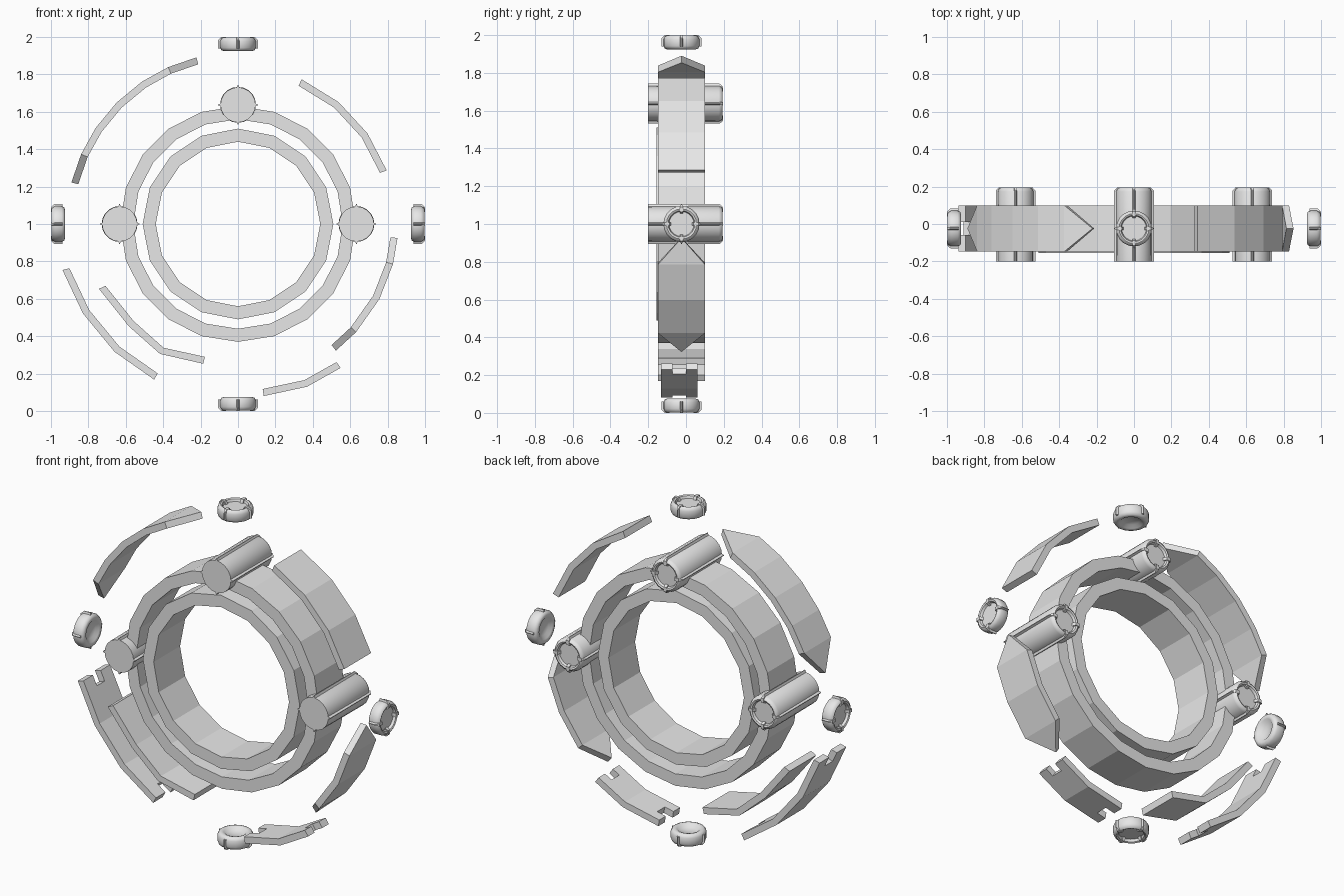
import bpy, bmesh, math
from mathutils import Matrix, Vector

cube = bpy.data.objects.get("Cube")
if cube:
    bpy.data.objects.remove(cube)

grey = bpy.data.materials.new("light_grey")
grey.use_nodes = True
grey.diffuse_color = (0.8, 0.8, 0.8, 1)
grey.node_tree.nodes["Principled BSDF"].inputs["Base Color"].default_value = (0.8, 0.8, 0.8, 1)

Y_MID, HALF = -0.024, 0.124
CENTRE = Matrix.Translation((0, 0, 1))


def finish(bm, name, matrix, smooth=False):
    bmesh.ops.recalc_face_normals(bm, faces=bm.faces)
    mesh = bpy.data.meshes.new(name)
    bm.to_mesh(mesh)
    bm.free()
    mesh.materials.append(grey)
    obj = bpy.data.objects.new(name, mesh)
    bpy.context.collection.objects.link(obj)
    obj.matrix_world = matrix
    if smooth:
        bpy.ops.object.select_all(action='DESELECT')
        obj.select_set(True)
        bpy.context.view_layer.objects.active = obj
        bpy.ops.object.shade_smooth_by_angle(angle=math.radians(40))
    return obj


def lathe(bm, profile, sides, closed=False):
    """Spin an (r, h) profile around local z."""
    pts = profile + profile[:1] if closed else profile
    verts = [bm.verts.new((r, 0, h)) for r, h in pts]
    edges = [bm.edges.new(pair) for pair in zip(verts, verts[1:])]
    bmesh.ops.spin(bm, geom=verts + edges, cent=(0, 0, 0), axis=(0, 0, 1),
                   angle=math.tau, steps=sides)
    bmesh.ops.remove_doubles(bm, verts=bm.verts, dist=0.0005)


def ring(name, inner, outer, y0, y1, sides):
    bm = bmesh.new()
    lathe(bm, [(inner, y0), (outer, y0), (outer, y1), (inner, y1)], sides, True)
    finish(bm, name, CENTRE @ Matrix.Rotation(-math.pi / 2, 4, 'X'))


def capped_part(name, matrix, height, dished):
    """Round body with a recessed, rimmed cap and four tapered ribs."""
    bm = bmesh.new()
    base = ([(0, 0.022), (0.045, 0.018), (0.062, 0.004), (0.075, 0), (0.088, 0.005), (0.096, 0.018)]
            if dished else [(0, 0), (0.094, 0)])
    top = [(0.096, height - 0.022), (0.09, height - 0.008), (0.08, height - 0.002),
           (0.071, height - 0.006), (0.066, height - 0.02), (0, height - 0.02)]
    lathe(bm, base + top, 20)
    low = 0.015 if dished else 0
    rib = [(0.055, height - 0.02), (0.064, height), (0.09, height), (0.106, height - 0.018),
           (0.106, low), (0.09, low), (0.09, height - 0.02)]
    for k in range(4):
        turn = Matrix.Rotation(k * math.pi / 2, 3, 'Z')
        sides = []
        for s in (-1, 1):
            sides.append([bm.verts.new(turn @ Vector((r, s * (0.002 if r > 0.1 else 0.009), h)))
                          for r, h in rib])
        bm.faces.new(sides[0])
        bm.faces.new(sides[1])
        for i in range(len(rib)):
            j = (i + 1) % len(rib)
            bm.faces.new((sides[0][i], sides[0][j], sides[1][j], sides[1][i]))
    finish(bm, name, matrix, True)


def plate(name, angles, radii, thick=0.038, ends="square", y_mid=Y_MID, half=HALF):
    """Curved plate; angles are degrees from straight up towards +x."""
    pts = [Vector((r * math.sin(math.radians(a)), 0, r * math.cos(math.radians(a))))
           for a, r in zip(angles, radii)]
    rows = [-half, half]
    if ends == "slotted":
        pts.insert(1, pts[0].lerp(pts[1], 0.25))
        pts.insert(-1, pts[-1].lerp(pts[-2], 0.25))
        rows = [-half, -0.036, 0.036, half]
    last = len(pts) - 1
    bm = bmesh.new()
    grid = []
    for i, p in enumerate(pts):
        width = 0 if ends == "pointed" and i in (0, last) else 1
        grid.append([bm.verts.new(p + Vector((0, y_mid + width * y, 0))) for y in rows])
    for i in range(last):
        for j in range(len(rows) - 1):
            if ends == "slotted" and j == 1 and i in (0, last - 1):
                continue
            bm.faces.new((grid[i][j], grid[i][j + 1], grid[i + 1][j + 1], grid[i + 1][j]))
    bmesh.ops.remove_doubles(bm, verts=bm.verts, dist=0.0005)
    # Thicken towards the centre
    res = bmesh.ops.extrude_face_region(bm, geom=bm.faces[:], use_keep_orig=True)
    for v in (g for g in res["geom"] if isinstance(g, bmesh.types.BMVert)):
        f = 1 - thick / math.hypot(v.co.x, v.co.z)
        v.co.x *= f
        v.co.z *= f
    finish(bm, name, CENTRE)


# Concentric rings
ring("inner_ring", 0.44, 0.51, -0.155, 0.09, 16)
ring("outer_ring", 0.56, 0.63, -0.148, 0.10, 20)

# Pins through the outer ring, capped at the back
for name, x, z in (("top_pin", 0, 1.637), ("left_pin", 0.633, 1), ("right_pin", -0.633, 1)):
    place = Matrix.Translation((x, -0.2, z)) @ Matrix.Rotation(-math.pi / 2, 4, 'X')
    capped_part(name, place, 0.396, False)

# Floating round caps facing outwards
for k, name in enumerate(("top_cap", "left_cap", "bottom_cap", "right_cap")):
    place = (Matrix.Translation((0, Y_MID, 1)) @ Matrix.Rotation(k * math.pi / 2, 4, 'Y')
             @ Matrix.Translation((0, 0, 0.924)))
    capped_part(name, place, 0.076, True)

# Floating curved plates
plate("upper_right_plate", (-14, -24, -34, -45, -56, -66, -76), [0.918] * 7, ends="pointed")
plate("upper_left_plate", (23.7, 39.5, 55, 70.2), [0.845] * 4)
plate("lower_left_plate", (95, 104.5, 118, 132.5, 142.3), [0.856] * 5, ends="pointed")
plate("lower_left_slotted_plate", (144.5, 157, 171.5), (0.945, 0.945, 0.93),
      ends="slotted", y_mid=-0.036, half=0.096)
plate("lower_right_slotted_plate", (-104.7, -120, -136, -151.7), (0.97, 0.957, 0.95, 0.945),
      ends="slotted")
plate("lower_right_inner_plate", (-115, -133, -149, -166), (0.82, 0.80, 0.81, 0.77))
